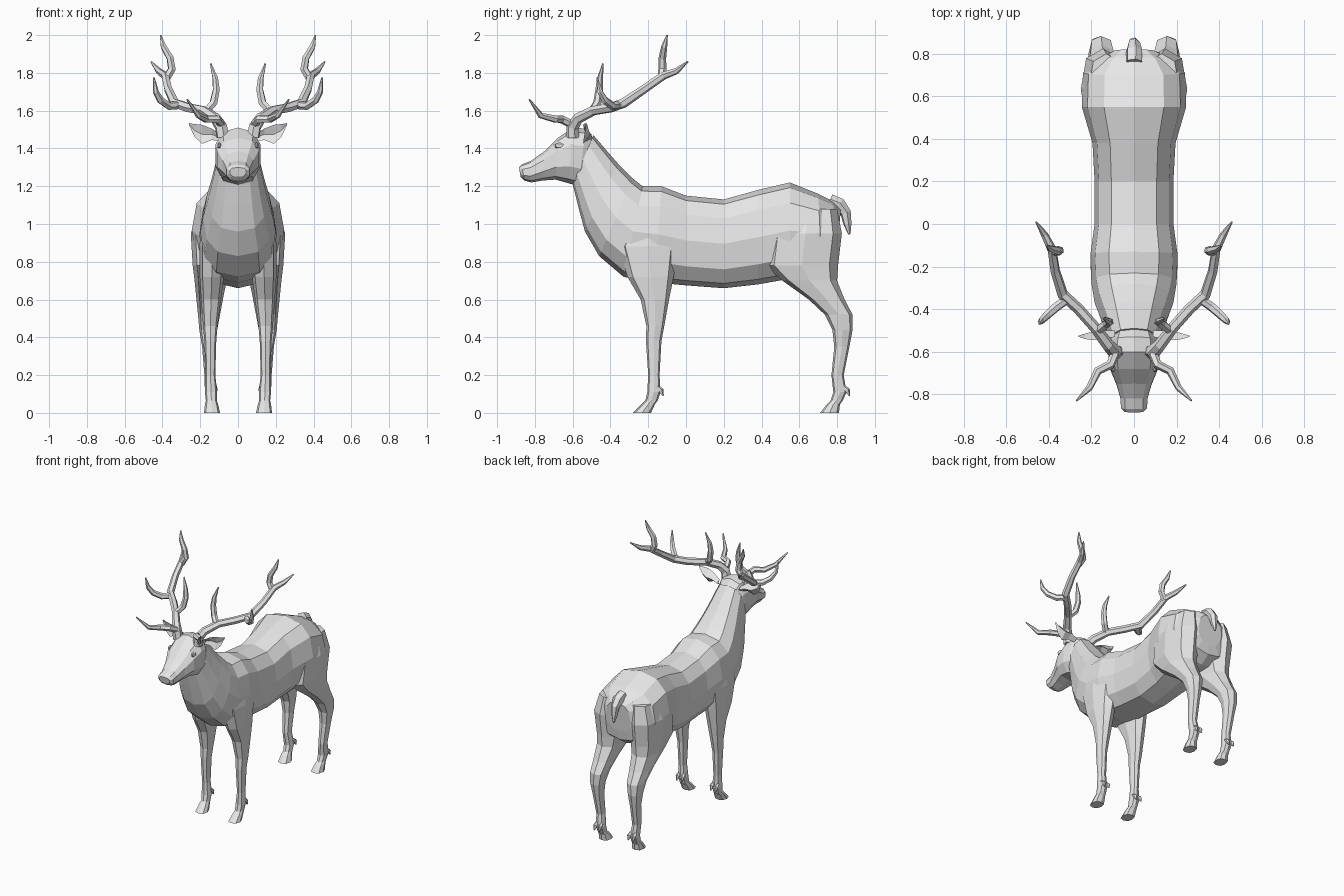
import bpy, bmesh, math
from mathutils import Vector

hide = bpy.data.materials.new("pale_grey")
hide.diffuse_color = (0.8, 0.8, 0.8, 1)


def make_object(name, bm, mirror=False):
    bmesh.ops.recalc_face_normals(bm, faces=bm.faces)
    mesh = bpy.data.meshes.new(name)
    bm.to_mesh(mesh)
    bm.free()
    mesh.materials.append(hide)
    ob = bpy.data.objects.new(name, mesh)
    bpy.context.collection.objects.link(ob)
    if mirror:
        ob.modifiers.new("mirror", 'MIRROR').use_mirror_merge = False
    return ob


def add_loft(bm, rings):
    """Skin a list of equal-length point rings and cap both ends."""
    loops = [[bm.verts.new(p) for p in ring] for ring in rings]
    n = len(loops[0])
    for a, b in zip(loops, loops[1:]):
        for i in range(n):
            j = (i + 1) % n
            bm.faces.new((a[i], a[j], b[j], b[i]))
    bm.faces.new(loops[0])
    bm.faces.new(loops[-1])


def soft(v, e):
    return math.copysign(abs(v) ** e, v)


def trunk_ring(ty, tz, by, bz, w, n=12, e=0.8):
    """Rounded section between a back point and a belly point."""
    top, bot = Vector((0, ty, tz)), Vector((0, by, bz))
    mid, half = (top + bot) / 2, (top - bot) / 2
    ring = []
    for i in range(n):
        a = math.tau * i / n
        ring.append(mid + half * soft(math.cos(a), e) + Vector((w * soft(math.sin(a), e), 0, 0)))
    return ring


def leg_ring(z, y0, y1, x0, x1, n=8):
    """Level section filling a front-back and inner-outer range."""
    ring = []
    for i in range(n):
        a = math.tau * i / n
        ring.append(Vector(((x0 + x1) / 2 + (x1 - x0) / 2 * soft(math.cos(a), 0.8),
                            (y0 + y1) / 2 + (y1 - y0) / 2 * soft(math.sin(a), 0.8), z)))
    return ring


def add_tube(bm, path, radii, n=6):
    pts = [Vector(p) for p in path]
    normal, rings = Vector((0.9, 0.3, 0.2)), []
    for i, p in enumerate(pts):
        t = (pts[min(i + 1, len(pts) - 1)] - pts[max(i - 1, 0)]).normalized()
        normal = (normal - t * normal.dot(t)).normalized()
        side = t.cross(normal)
        rings.append([p + radii[i] * (normal * math.cos(math.tau * k / n)
                                      + side * math.sin(math.tau * k / n)) for k in range(n)])
    add_loft(bm, rings)


# Torso and neck, rump to throat
bm = bmesh.new()
add_loft(bm, [trunk_ring(*r) for r in (
    (0.82, 1.08, 0.80, 0.86, 0.10),
    (0.78, 1.12, 0.79, 0.79, 0.17),
    (0.70, 1.16, 0.72, 0.74, 0.24),
    (0.55, 1.22, 0.55, 0.71, 0.245),
    (0.38, 1.18, 0.38, 0.68, 0.195),
    (0.20, 1.13, 0.20, 0.66, 0.185),
    (0.00, 1.15, 0.00, 0.675, 0.185),
    (-0.13, 1.20, -0.16, 0.69, 0.205),
    (-0.23, 1.20, -0.33, 0.72, 0.20),
    (-0.28, 1.24, -0.46, 0.83, 0.185),
    (-0.36, 1.32, -0.535, 0.96, 0.155),
    (-0.43, 1.40, -0.57, 1.09, 0.13),
    (-0.49, 1.47, -0.60, 1.21, 0.11))])
make_object("torso_and_neck", bm)

# Head, poll to nose
bm = bmesh.new()
add_loft(bm, [trunk_ring(*r, n=10) for r in (
    (-0.47, 1.43, -0.55, 1.20, 0.09),
    (-0.53, 1.505, -0.57, 1.20, 0.115),
    (-0.60, 1.51, -0.62, 1.215, 0.125),
    (-0.68, 1.455, -0.69, 1.235, 0.115),
    (-0.75, 1.385, -0.76, 1.23, 0.085),
    (-0.82, 1.335, -0.82, 1.22, 0.066),
    (-0.87, 1.315, -0.855, 1.23, 0.064),
    (-0.885, 1.30, -0.875, 1.25, 0.045))])
make_object("head", bm)

# Eyes
bm = bmesh.new()
bmesh.ops.create_icosphere(bm, subdivisions=1, radius=1)
for v in bm.verts:
    v.co = Vector((0.099 + v.co.x * 0.012, -0.67 + v.co.y * 0.028, 1.415 + v.co.z * 0.019))
make_object("eyes", bm, True)

# Ears: leaf shape with a hollowed front
bm = bmesh.new()
add_loft(bm, [[(x, y, z + h), (x, y + d, z), (x, y, z - h), (x, y + d * 0.4, z)]
              for x, y, z, h, d in (
                  (0.09, -0.53, 1.455, 0.018, 0.03),
                  (0.14, -0.54, 1.475, 0.030, 0.04),
                  (0.19, -0.545, 1.475, 0.050, 0.04),
                  (0.23, -0.54, 1.495, 0.034, 0.025),
                  (0.26, -0.53, 1.53, 0.004, 0.006))])
make_object("ears", bm, True)

# Antlers: main beam and tines
bm = bmesh.new()
add_tube(bm, [(0.08, -0.60, 1.46), (0.09, -0.60, 1.515), (0.12, -0.57, 1.56), (0.18, -0.49, 1.60),
              (0.26, -0.40, 1.615), (0.335, -0.33, 1.64), (0.37, -0.22, 1.715),
              (0.385, -0.12, 1.785), (0.42, -0.05, 1.81), (0.46, 0.01, 1.86)],
         [0.036, 0.034, 0.029, 0.026, 0.026, 0.026, 0.023, 0.022, 0.017, 0.004])
tines = (
    ((0.09, -0.61, 1.53), (0.11, -0.66, 1.555), (0.17, -0.69, 1.555), (0.21, -0.77, 1.575), (0.27, -0.83, 1.66)),
    ((0.17, -0.50, 1.595), (0.13, -0.47, 1.64), (0.115, -0.46, 1.71), (0.12, -0.455, 1.77), (0.145, -0.44, 1.85)),
    ((0.31, -0.35, 1.63), (0.365, -0.39, 1.625), (0.41, -0.43, 1.655), (0.435, -0.455, 1.70), (0.445, -0.47, 1.775)),
    ((0.38, -0.13, 1.77), (0.35, -0.125, 1.82), (0.36, -0.125, 1.88), (0.395, -0.115, 1.94), (0.41, -0.10, 2.0)),
)
for path in tines:
    add_tube(bm, path, [0.022, 0.022, 0.020, 0.016, 0.004])
make_object("antlers", bm, True)

# Front legs with hooves
bm = bmesh.new()
add_loft(bm, [leg_ring(*r) for r in (
    (0.0, -0.28, -0.185, 0.095, 0.18),
    (0.045, -0.235, -0.165, 0.105, 0.175),
    (0.065, -0.215, -0.15, 0.112, 0.17),
    (0.11, -0.205, -0.135, 0.11, 0.175),
    (0.20, -0.20, -0.14, 0.12, 0.172),
    (0.38, -0.212, -0.13, 0.115, 0.178),
    (0.46, -0.21, -0.115, 0.108, 0.185),
    (0.60, -0.24, -0.09, 0.09, 0.195),
    (0.72, -0.31, -0.065, 0.075, 0.203),
    (0.88, -0.36, -0.04, 0.06, 0.205),
    (1.05, -0.30, -0.08, 0.06, 0.185))])
make_object("front_legs", bm, True)

# Hind legs with thighs and hooves
bm = bmesh.new()
add_loft(bm, [leg_ring(*r) for r in (
    (0.0, 0.71, 0.81, 0.095, 0.18),
    (0.045, 0.745, 0.815, 0.105, 0.175),
    (0.065, 0.765, 0.83, 0.112, 0.17),
    (0.11, 0.78, 0.85, 0.11, 0.175),
    (0.20, 0.77, 0.835, 0.122, 0.178),
    (0.35, 0.785, 0.865, 0.12, 0.19),
    (0.44, 0.775, 0.882, 0.11, 0.205),
    (0.52, 0.735, 0.882, 0.095, 0.212),
    (0.60, 0.65, 0.84, 0.08, 0.22),
    (0.70, 0.51, 0.80, 0.06, 0.23),
    (0.78, 0.42, 0.805, 0.045, 0.24),
    (0.95, 0.44, 0.825, 0.04, 0.25),
    (1.08, 0.50, 0.80, 0.05, 0.21))])
make_object("hind_legs", bm, True)

# Dewclaws behind each pastern
bm = bmesh.new()
for y in (-0.145, 0.842):
    for x in (0.122, 0.162):
        add_tube(bm, [(x, y - 0.01, 0.14), (x, y + 0.012, 0.12), (x, y + 0.024, 0.09)],
                 [0.010, 0.015, 0.004], 5)
make_object("dewclaws", bm, True)

# Tail
bm = bmesh.new()
add_tube(bm, [(0, 0.76, 1.12), (0, 0.81, 1.10), (0, 0.845, 1.06), (0, 0.855, 1.0), (0, 0.865, 0.945)],
         [0.04, 0.04, 0.03, 0.022, 0.006])
make_object("tail", bm)
